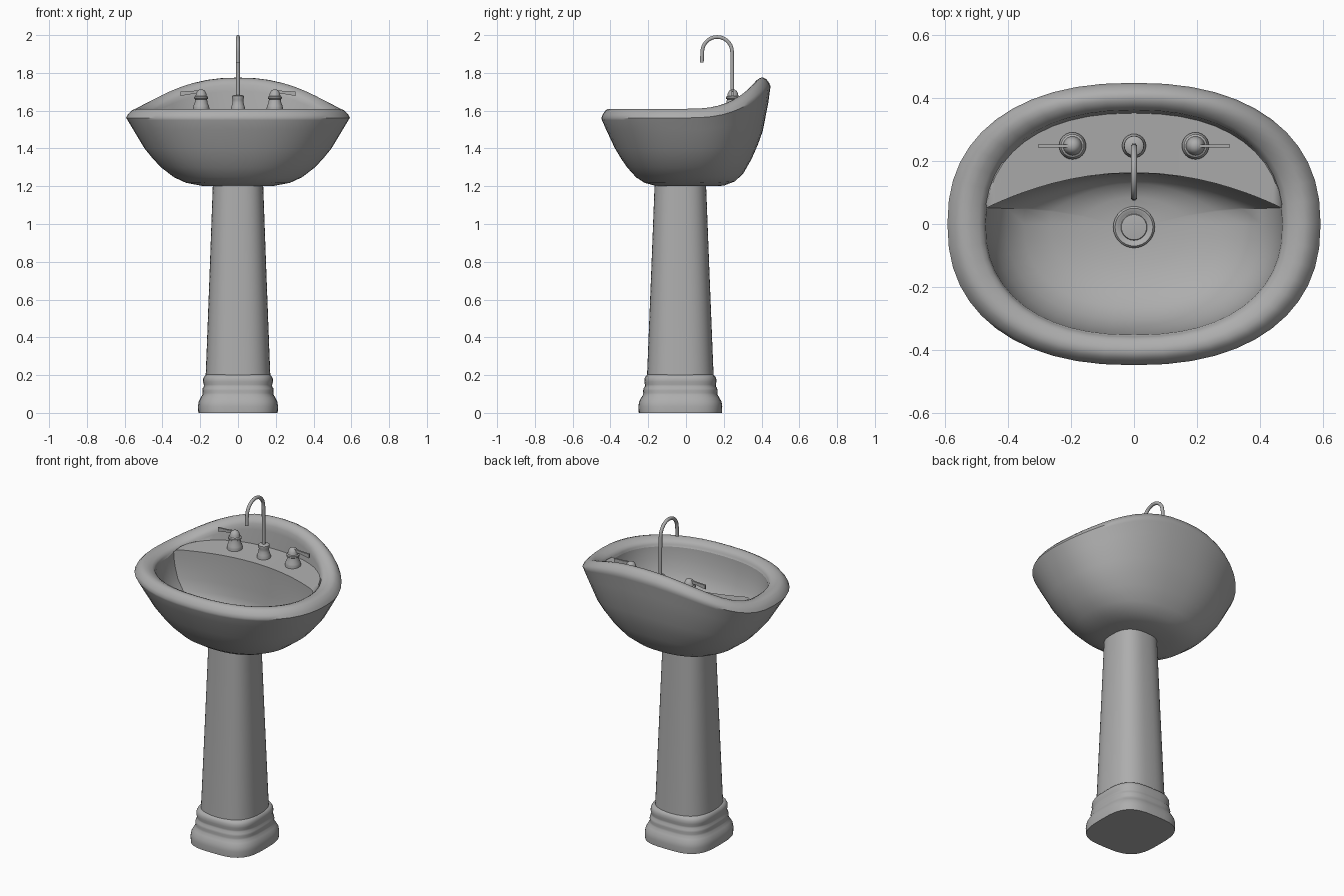
import bpy, math

if "Cube" in bpy.data.objects:
    bpy.data.objects.remove(bpy.data.objects["Cube"])

N = 48
grey = bpy.data.materials.new("grey")
grey.diffuse_color = (0.42, 0.42, 0.42, 1)
grey.use_nodes = True
grey.node_tree.nodes["Principled BSDF"].inputs["Base Color"].default_value = grey.diffuse_color


def finish(name, verts, faces, angle=40):
    me = bpy.data.meshes.new(name)
    me.from_pydata(verts, [], faces)
    me.materials.append(grey)
    ob = bpy.data.objects.new(name, me)
    bpy.context.collection.objects.link(ob)
    bpy.ops.object.select_all(action='DESELECT')
    ob.select_set(True)
    bpy.context.view_layer.objects.active = ob
    bpy.ops.object.mode_set(mode='EDIT')
    bpy.ops.mesh.select_all(action='SELECT')
    bpy.ops.mesh.normals_make_consistent(inside=False)
    bpy.ops.object.mode_set(mode='OBJECT')
    bpy.ops.object.shade_smooth_by_angle(angle=math.radians(angle))
    return ob


def loft(name, rings, angle=40):
    """Skin a stack of equal rings and cap both ends."""
    n = len(rings[0])
    verts = [p for r in rings for p in r]
    faces = [(k * n + i, k * n + (i + 1) % n, (k + 1) * n + (i + 1) % n, (k + 1) * n + i)
             for k in range(len(rings) - 1) for i in range(n)]
    faces.append(tuple(range(n - 1, -1, -1)))
    faces.append(tuple(range(len(verts) - n, len(verts))))
    return finish(name, verts, faces, angle)


def unit(n, count=N):
    """Unit superellipse points."""
    pts = []
    for i in range(count):
        t = 2 * math.pi * i / count
        c, s = math.cos(t), math.sin(t)
        pts.append((math.copysign(abs(c) ** (2 / n), c), math.copysign(abs(s) ** (2 / n), s)))
    return pts


def lathe(name, profile, x, y, count=24):
    circle = unit(2, count)
    return loft(name, [[(x + r * u, y + r * v, z) for u, v in circle] for r, z in profile])


# Basin: outer shell, rolled rim rising at the back, tap deck and bowl
A, B = 0.592, 0.448
oval = unit(2.3)


def lift(v):
    return 0.165 * max(0, v) ** 2.7


rings = []
for a, b, cy, z in [(0.10, 0.09, 0.02, 1.2), (0.19, 0.18, 0.02, 1.202), (0.275, 0.24, 0.02, 1.218),
                    (0.338, 0.284, 0.02, 1.247), (0.408, 0.33, 0.018, 1.3), (0.454, 0.363, 0.017, 1.35),
                    (0.495, 0.391, 0.015, 1.4), (0.555, 0.429, 0.006, 1.5), (0.585, 0.445, 0, 1.55)]:
    f = (z - 1.2) / 0.36
    rings.append([(a * u, cy + b * v, z + lift(v) * f) for u, v in oval])
for s, z, f in [(1, 1.562, 1), (0.985, 1.58, 1), (0.95, 1.602, 1), (0.915, 1.61, 1),
                (0.875, 1.609, 1), (0.83, 1.599, 0.97), (0.807, 1.59, 0.9), (0.8, 1.58, 0.75)]:
    rings.append([(A * s * u, B * s * v, z + lift(v) * f) for u, v in oval])


def deck_z(v):
    return 1.568 + 0.03 * max(0, min(1, v * 3))


back = [(0.795 * A * u, 0.785 * B * v, deck_z(v) + 0.012 * max(0, v)) for u, v in oval]
rings.append(back)
ledge = [(x, min(y, 0.163 - 0.115 * (x / 0.475) ** 2), deck_z(v)) for (x, y, z), (u, v) in zip(back, oval)]
rings.append(ledge)
# bowl: steep wall under the deck, rounded everywhere else
for s, t, z in [(0.997, 1.0, 1.55), (0.98, 0.99, 1.50), (0.94, 0.98, 1.43), (0.86, 0.96, 1.365),
                (0.74, 0.92, 1.315), (0.56, 0.8, 1.278), (0.35, 0.55, 1.258), (0.15, 0.2, 1.25)]:
    rings.append([(x * s, -0.01 + (y + 0.01) * (t if y > -0.01 else s), z) for x, y, _ in ledge])
loft("basin", rings, 45)

# Drain in the bowl floor
lathe("drain", [(0.066, 1.245), (0.066, 1.258), (0.06, 1.265), (0.05, 1.263), (0.044, 1.258),
                (0.042, 1.258), (0.040, 1.262), (0.02, 1.264)], 0, -0.01, 28)

# Pedestal column and moulded foot
CY = -0.03


def stack(name, n, rows):
    shape = unit(n)
    loft(name, [[(a * u, CY + b * v, z) for u, v in shape] for a, b, z in rows], 50)


stack("pedestal_column", 2.6, [(0.172, 0.177, 0.18), (0.167, 0.172, 0.3), (0.150, 0.154, 0.75),
                               (0.133, 0.136, 1.215)])
stack("pedestal_foot", 3.2, [(0.21, 0.22, 0), (0.212, 0.222, 0.035), (0.208, 0.218, 0.06),
                             (0.198, 0.207, 0.08), (0.189, 0.198, 0.095), (0.187, 0.196, 0.105),
                             (0.189, 0.197, 0.118), (0.187, 0.195, 0.13), (0.181, 0.188, 0.14),
                             (0.181, 0.188, 0.15), (0.185, 0.191, 0.165), (0.184, 0.19, 0.182),
                             (0.178, 0.184, 0.195), (0.168, 0.173, 0.202)])

# Tap handles: flared hub with a blade lever pointing outwards
for side, label in ((-1, "left"), (1, "right")):
    x = side * 0.195
    lathe(label + "_tap_hub", [(0.043, 1.58), (0.043, 1.615), (0.041, 1.625), (0.035, 1.638),
                               (0.031, 1.66), (0.037, 1.664), (0.037, 1.673), (0.03, 1.677),
                               (0.027, 1.69), (0.02, 1.705), (0.008, 1.712)], x, 0.248)
    verts = [(x + side * dx, 0.247 + dy, z) for dx, lo, hi in
             [(0, 1.69, 1.71), (0.05, 1.688, 1.704), (0.11, 1.678, 1.702)]
             for dy, z in [(-0.005, lo), (0.005, lo), (0.005, hi), (-0.005, hi)]]
    faces = [(0, 1, 2, 3), (8, 9, 10, 11)]
    faces += [(k + i, k + (i + 1) % 4, k + 4 + (i + 1) % 4, k + 4 + i) for k in (0, 4) for i in range(4)]
    finish(label + "_tap_lever", verts, faces, 30)

# Spout: flared base and gooseneck pipe
lathe("spout_base", [(0.038, 1.58), (0.038, 1.612), (0.034, 1.625), (0.029, 1.642), (0.028, 1.657),
                     (0.032, 1.668), (0.031, 1.678), (0.02, 1.684)], 0, 0.248)
R, cy, cz, r = 0.079, 0.165, 1.911, 0.01
path = [(0.246, 1.67, 0), (0.245, 1.79, 0)]
path += [(cy + R * math.cos(t), cz + R * math.sin(t), t) for t in [math.pi * i / 14 for i in range(15)]]
path += [(0.084, 1.856, math.pi)]
circle = unit(2, 14)
loft("spout_pipe", [[(r * u, y + r * v * math.cos(t), z + r * v * math.sin(t)) for u, v in circle]
                    for y, z, t in path])
